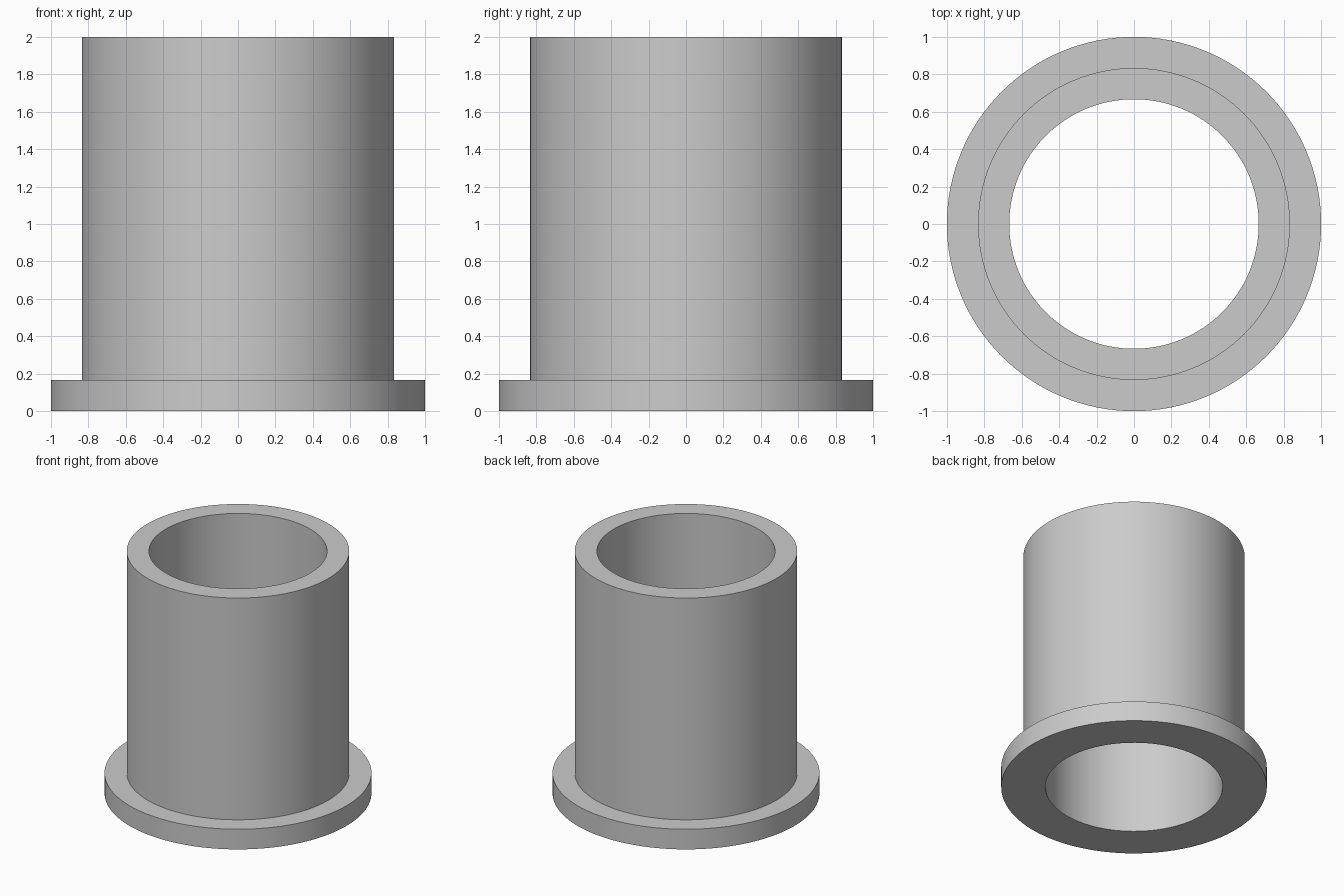
import bpy
import bmesh
from math import cos, sin, tau, radians

cube = bpy.data.objects.get("Cube")
if cube:
    bpy.data.objects.remove(cube, do_unlink=True)

SEGMENTS = 128
BORE, BARREL, FLANGE = 2 / 3, 5 / 6, 1.0
FLANGE_TOP, HEIGHT = 1 / 6, 2.0

# Plain grey metal
grey = bpy.data.materials.new("grey_metal")
grey.use_nodes = True
colour = (0.6, 0.6, 0.6, 1)
grey.diffuse_color = colour
grey.node_tree.nodes["Principled BSDF"].inputs["Base Color"].default_value = colour


def revolve(name, profile):
    """Turn a closed (radius, height) profile about the z axis."""
    bm = bmesh.new()
    rings = []
    for r, z in profile:
        rings.append([bm.verts.new((r * cos(tau * i / SEGMENTS),
                                    r * sin(tau * i / SEGMENTS), z))
                      for i in range(SEGMENTS)])
    for k, ring in enumerate(rings):
        nxt = rings[(k + 1) % len(rings)]
        for i in range(SEGMENTS):
            j = (i + 1) % SEGMENTS
            bm.faces.new((ring[i], ring[j], nxt[j], nxt[i]))
    bmesh.ops.recalc_face_normals(bm, faces=bm.faces)
    mesh = bpy.data.meshes.new(name)
    bm.to_mesh(mesh)
    bm.free()
    mesh.materials.append(grey)
    obj = bpy.data.objects.new(name, mesh)
    bpy.context.collection.objects.link(obj)
    return obj


# Hollow barrel with a wide base flange, turned as one solid
bushing = revolve("flanged_bushing", [
    (BORE, 0), (FLANGE, 0), (FLANGE, FLANGE_TOP),
    (BARREL, FLANGE_TOP), (BARREL, HEIGHT), (BORE, HEIGHT)])

bpy.ops.object.select_all(action="DESELECT")
bushing.select_set(True)
bpy.context.view_layer.objects.active = bushing
bpy.ops.object.shade_smooth_by_angle(angle=radians(30))
